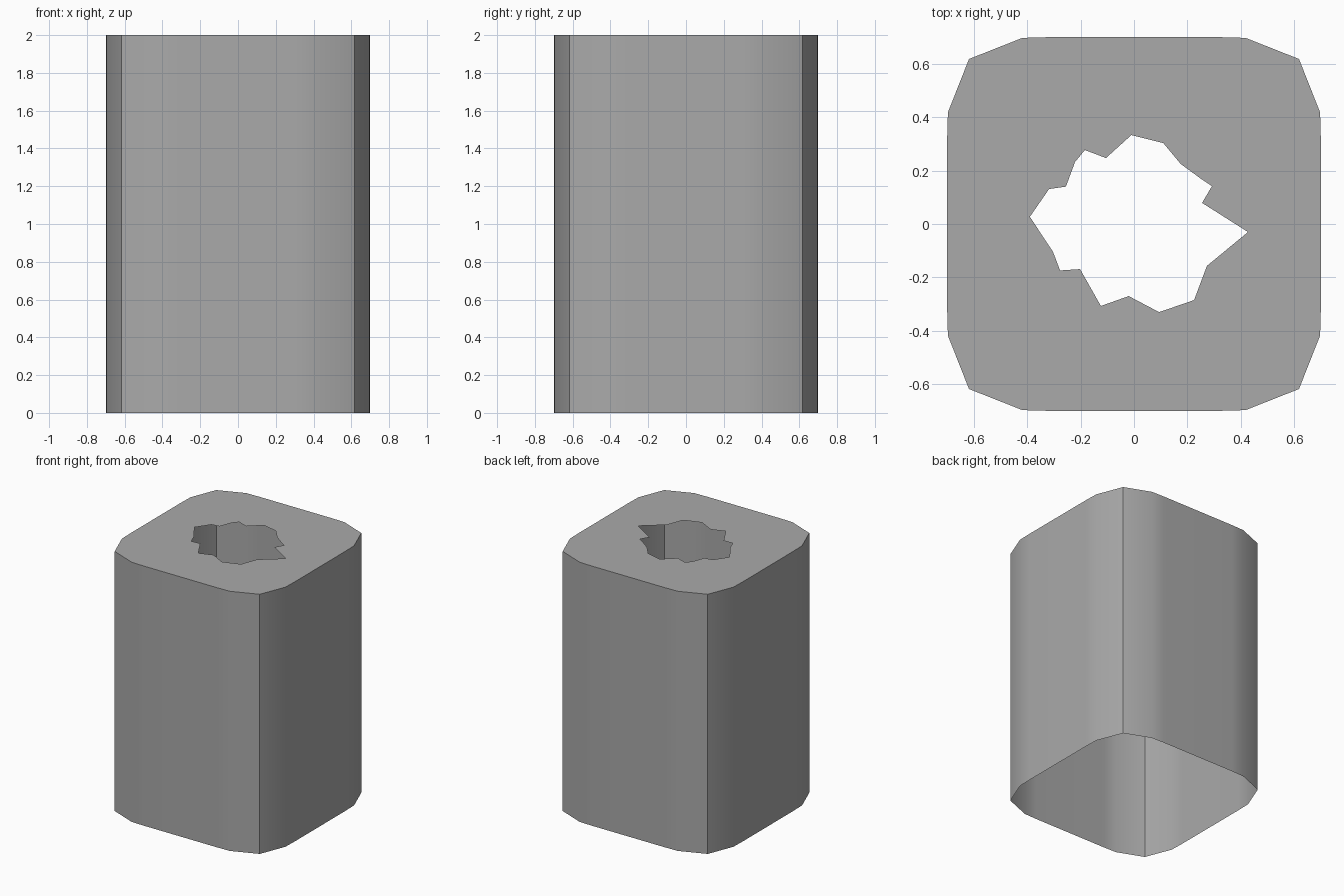
import bpy
import bmesh

HEIGHT = 2.0

default_cube = bpy.data.objects.get("Cube")
if default_cube:
    bpy.data.objects.remove(default_cube, do_unlink=True)


def make_material(name, colour):
    material = bpy.data.materials.new(name)
    material.use_nodes = True
    material.diffuse_color = colour
    material.node_tree.nodes["Principled BSDF"].inputs["Base Color"].default_value = colour
    return material


def rounded_square():
    """Counter-clockwise outline: one chamfered corner turned through four quarters."""
    corner = [(0.7, 0.31), (0.697, 0.418), (0.618, 0.618), (0.418, 0.697), (0.31, 0.7)]
    outline = []
    for quarter in range(4):
        outline += corner
        corner = [(-y, x) for x, y in corner]
    return outline


def add_ring(bm, points, z):
    """Add a closed loop of vertices and edges at one height."""
    verts = [bm.verts.new((x, y, z)) for x, y in points]
    edges = [bm.edges.new((a, b)) for a, b in zip(verts, verts[1:] + verts[:1])]
    return verts, edges


# Jagged opening in the lid
opening = [
    (-.01, .333), (.11, .303), (.175, .225), (.247, .172), (.292, .142),
    (.255, .079), (.427, -.03), (.273, -.157), (.225, -.285), (.094, -.33),
    (-.02, -.27), (-.124, -.307), (-.202, -.169), (-.277, -.174), (-.303, -.105),
    (-.39, .027), (-.318, .131), (-.255, .14), (-.221, .232), (-.184, .277),
    (-.105, .247),
]

bm = bmesh.new()

# Side wall: a thin sheet, open underneath
outline = rounded_square()
bottom, bottom_edges = add_ring(bm, outline, 0)
top, top_edges = add_ring(bm, outline, HEIGHT)
count = len(outline)
for i in range(count):
    j = (i + 1) % count
    bm.faces.new((bottom[i], bottom[j], top[j], top[i]))

# Lid: flat sheet between the outline and the jagged opening
hole, hole_edges = add_ring(bm, opening, HEIGHT)
filled = bmesh.ops.triangle_fill(bm, edges=top_edges + hole_edges,
                                 use_beauty=True, normal=(0, 0, 1))
for item in filled["geom"]:
    if isinstance(item, bmesh.types.BMFace):
        item.normal_update()
        if item.normal.z < 0:
            item.normal_flip()

mesh = bpy.data.meshes.new("hollow_block")
bm.to_mesh(mesh)
bm.free()
mesh.materials.append(make_material("plain grey", (0.4, 0.4, 0.4, 1)))

block = bpy.data.objects.new("hollow_block", mesh)
bpy.context.collection.objects.link(block)

# Smooth the gentle bends, keep corners and rim sharp
bpy.ops.object.select_all(action="DESELECT")
block.select_set(True)
bpy.context.view_layer.objects.active = block
bpy.ops.object.shade_smooth_by_angle()
